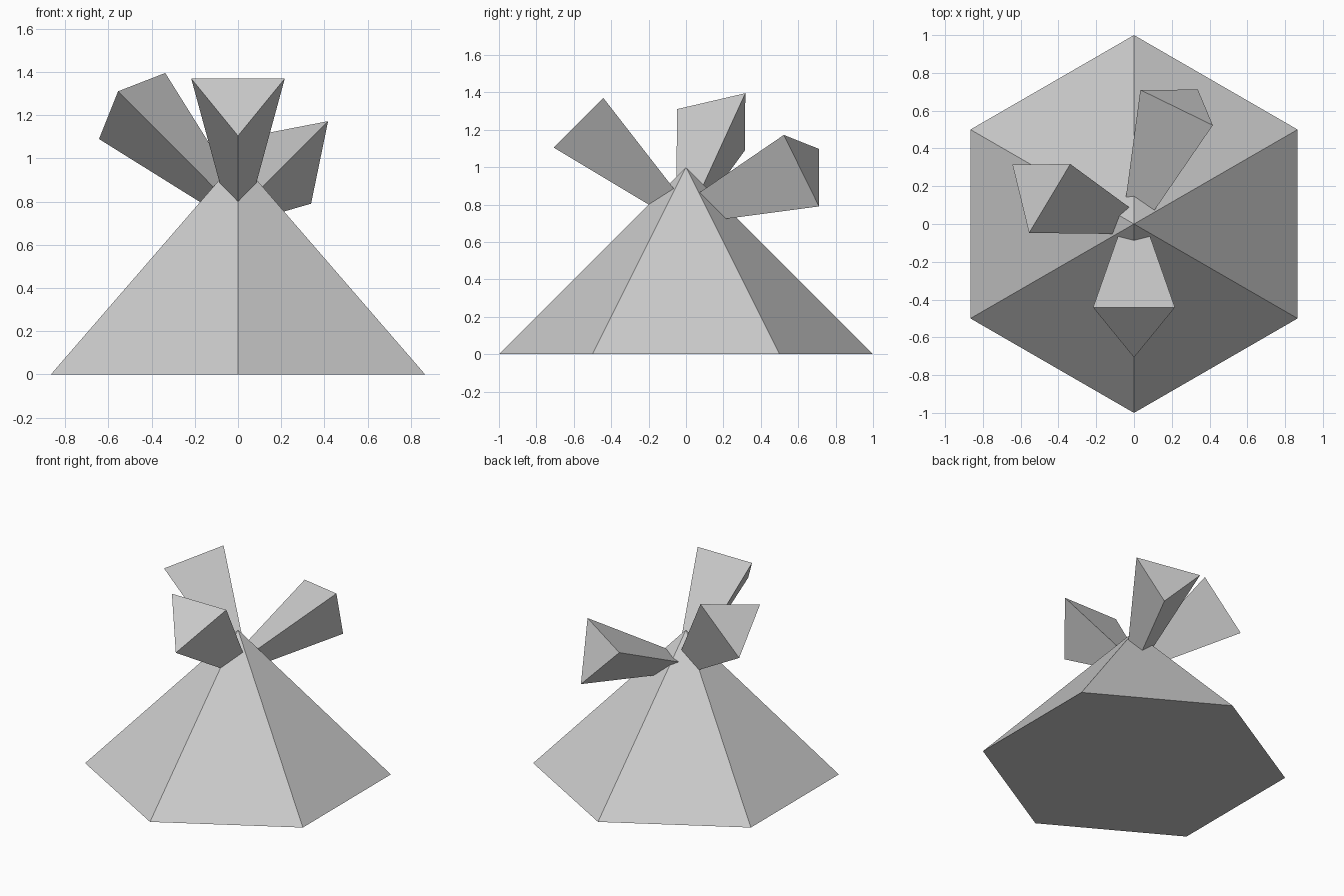
import bpy, bmesh
from mathutils import Vector, Matrix

if "Cube" in bpy.data.objects:
    bpy.data.objects.remove(bpy.data.objects["Cube"])


def cone(name, sides, radius, depth, matrix):
    """Flat-faced pyramid: first base corner on local +Y, tip on local +Z."""
    bm = bmesh.new()
    bmesh.ops.create_cone(bm, cap_ends=True, segments=sides, radius1=radius,
                          radius2=0, depth=depth,
                          matrix=Matrix.Translation((0, 0, depth / 2)))
    bmesh.ops.remove_doubles(bm, verts=bm.verts, dist=0.0001)
    bmesh.ops.recalc_face_normals(bm, faces=bm.faces)
    mesh = bpy.data.meshes.new(name)
    bm.to_mesh(mesh)
    bm.free()
    obj = bpy.data.objects.new(name, mesh)
    bpy.context.collection.objects.link(obj)
    obj.matrix_world = matrix
    return obj


def spike(name, centre, outward, corner):
    """Triangular spike: wide end at centre, facing outward, tip sunk in the body."""
    z = -Vector(outward).normalized()
    y = Vector(corner) - Vector(centre)
    y = (y - z * y.dot(z)).normalized()
    x = y.cross(z)
    rot = Matrix((x, y, z)).transposed().to_4x4()
    cone(name, 3, 0.25, 1.0, Matrix.Translation(centre) @ rot)


# Six-sided body
cone("body_pyramid", 6, 1.0, 1.0, Matrix.Identity(4))

# Three spikes flaring out of the top
spike("front_spike", (0, -0.53, 1.281), (0, -1, 1), (0, -0.707, 1.104))
spike("left_spike", (-0.512, 0.195, 1.265), (-0.684, 0.251, 0.684), (-0.555, -0.045, 1.31))
spike("back_spike", (0.263, 0.648, 1.02), (0.354, 0.866, 0.354), (0.415, 0.525, 1.17))
